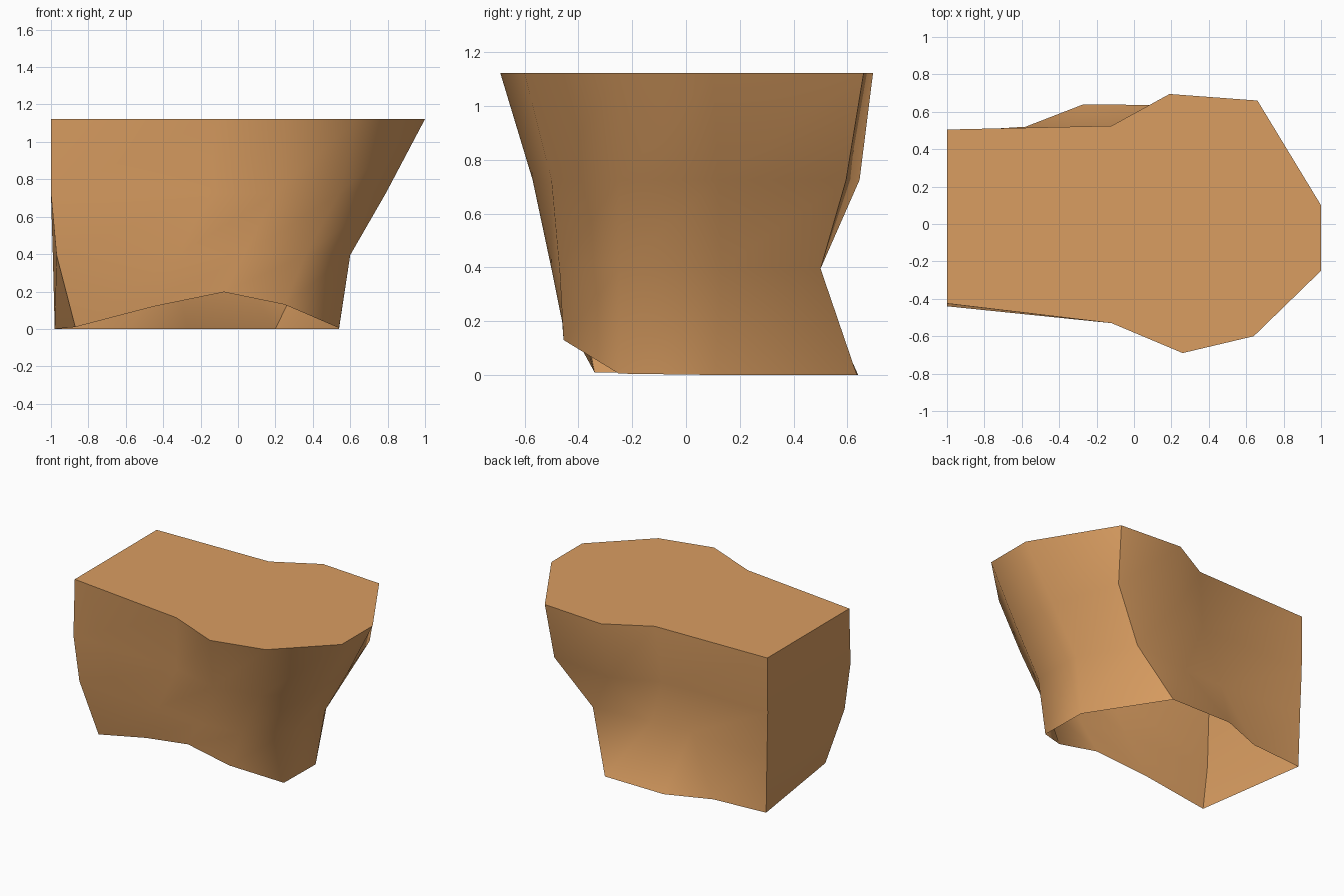
import bpy, bmesh, math

if "Cube" in bpy.data.objects:
    bpy.data.objects.remove(bpy.data.objects["Cube"])

# One flat tan colour for the whole body
tan = bpy.data.materials.new("tan")
tan.diffuse_color = (0.70, 0.34, 0.12, 1)
tan.use_nodes = True
tan.node_tree.nodes["Principled BSDF"].inputs["Base Color"].default_value = tan.diffuse_color

# Ten-sided outlines, top to bottom, counter-clockwise from the front left
rim = [(-1, -.425), (-.12, -.53), (.26, -.69), (.64, -.6), (1, -.25),
       (1, .1), (.66, .66), (.19, .695), (-.12, .525), (-1, .505)]
shoulder = [(-1, -.44), (-.15, -.48), (.2, -.57), (.54, -.5), (.79, -.25),
            (.79, .12), (.63, .595), (.16, .645), (-.16, .5), (-1, .5)]
waist = [(-.97, -.415), (-.32, -.45), (.03, -.5), (.36, -.47), (.6, -.25),
         (.6, .13), (.39, .5), (-.05, .46), (-.36, .45), (-.99, .495)]
foot = [(-.87, -.34), (-.45, -.4), (-.075, -.46), (.25, -.455), (.54, -.25),
        (.54, .11), (.2, .635), (-.27, .64), (-.58, .52), (-.98, .49)]
# The open lower edge arches up along the front
foot_z = [.01, .12, .197, .13, .005, 0, 0, 0, 0, 0]

bm = bmesh.new()
loops = [[bm.verts.new((x, y, z)) for x, y in outline]
         for outline, z in ((rim, 1.122), (shoulder, .725), (waist, .395))]
loops.append([bm.verts.new((x, y, z)) for (x, y), z in zip(foot, foot_z)])

# Side walls between the outlines, and the flat top
n = len(rim)
for upper, lower in zip(loops, loops[1:]):
    for i in range(n):
        j = (i + 1) % n
        bm.faces.new((lower[i], lower[j], upper[j], upper[i]))
bm.faces.new(loops[0])

mesh = bpy.data.meshes.new("hollow_body")
bm.to_mesh(mesh)
bm.free()
mesh.materials.append(tan)
body = bpy.data.objects.new("hollow_body", mesh)
bpy.context.collection.objects.link(body)

# Smooth walls with a sharp top rim and left corners
body.select_set(True)
bpy.context.view_layer.objects.active = body
bpy.ops.object.shade_smooth_by_angle(angle=math.radians(55))
